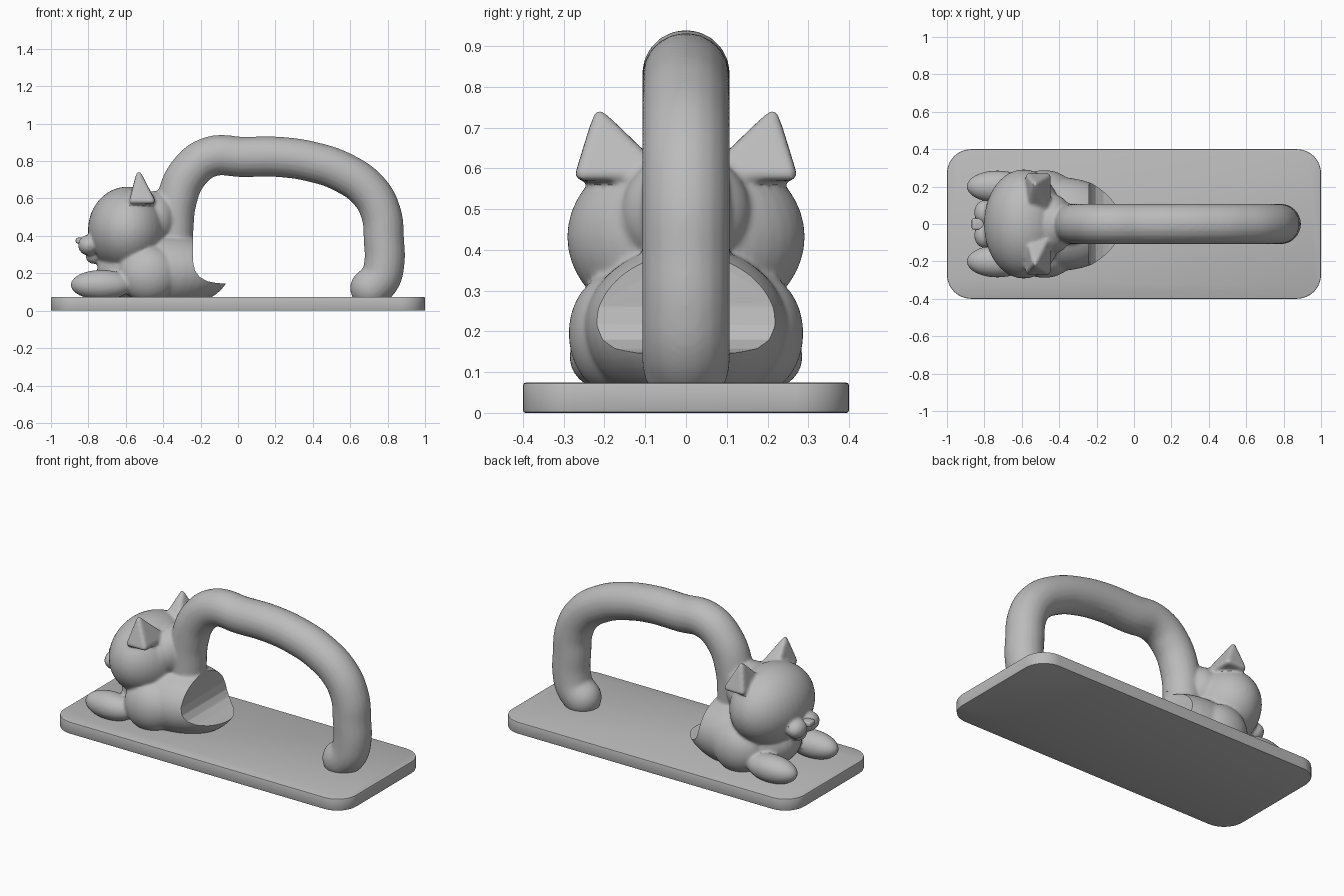
import bpy, bmesh
from mathutils import Matrix, Vector

cube = bpy.data.objects.get("Cube")
if cube:
    bpy.data.objects.remove(cube, do_unlink=True)

grey = bpy.data.materials.new("plain grey")
grey.use_nodes = True
grey.diffuse_color = (0.5, 0.5, 0.5, 1)
grey.node_tree.nodes["Principled BSDF"].inputs["Base Color"].default_value = (0.5, 0.5, 0.5, 1)


def make_object(name, bm):
    mesh = bpy.data.meshes.new(name)
    bmesh.ops.recalc_face_normals(bm, faces=bm.faces)
    bm.to_mesh(mesh)
    bm.free()
    mesh.materials.append(grey)
    obj = bpy.data.objects.new(name, mesh)
    bpy.context.collection.objects.link(obj)
    return obj


def finish(obj, angle=0.6):
    bpy.ops.object.select_all(action='DESELECT')
    bpy.context.view_layer.objects.active = obj
    obj.select_set(True)
    for mod in list(obj.modifiers):
        bpy.ops.object.modifier_apply(modifier=mod.name)
    bpy.ops.object.shade_smooth_by_angle(angle=angle)


def ball(bm, centre, radii):
    m = Matrix.Translation(centre) @ Matrix.Diagonal((*radii, 1))
    return bmesh.ops.create_uvsphere(bm, u_segments=40, v_segments=24, radius=1, matrix=m)["verts"]


def prism(bm, points, y0, y1):
    face = bm.faces.new([bm.verts.new((x, y0, z)) for x, z in points])
    out = bmesh.ops.extrude_face_region(bm, geom=[face])["geom"]
    bmesh.ops.translate(bm, verts=[v for v in out if isinstance(v, bmesh.types.BMVert)],
                        vec=(0, y1 - y0, 0))


# Base plate with rounded corners
bm = bmesh.new()
bmesh.ops.create_cube(bm, size=1, matrix=Matrix.Translation((0, 0, 0.037))
                      @ Matrix.Diagonal((2, 0.8, 0.074, 1)))
upright = [e for e in bm.edges if abs(e.verts[0].co.z - e.verts[1].co.z) > 0.01]
bmesh.ops.bevel(bm, geom=upright, offset=0.13, segments=10, profile=0.5, affect='EDGES')
base = make_object("base_plate", bm)
rim = base.modifiers.new("soft rim", 'BEVEL')
rim.width = 0.006
rim.segments = 2
finish(base)

# Handle tube along a smooth path
path = [(-0.345, 0.2), (-0.345, 0.42), (-0.33, 0.58), (-0.265, 0.735), (-0.15, 0.822),
        (0.03, 0.822), (0.22, 0.822), (0.4, 0.795), (0.56, 0.74), (0.70, 0.64),
        (0.765, 0.52), (0.78, 0.38), (0.782, 0.25), (0.76, 0.17), (0.71, 0.12)]
curve = bpy.data.curves.new("handle_path", 'CURVE')
curve.dimensions = '3D'
curve.bevel_depth = 0.108
curve.bevel_resolution = 8
curve.use_fill_caps = True
spline = curve.splines.new('BEZIER')
spline.bezier_points.add(len(path) - 1)
for point, (x, z) in zip(spline.bezier_points, path):
    point.co = (x, 0, z)
    point.handle_left_type = point.handle_right_type = 'AUTO'
tube = bpy.data.objects.new("handle_path", curve)
bpy.context.collection.objects.link(tube)
bpy.context.view_layer.update()
bm = bmesh.new()
bm.from_mesh(tube.to_mesh())
bmesh.ops.remove_doubles(bm, verts=bm.verts, dist=0.0001)
tube.to_mesh_clear()
bpy.data.objects.remove(tube, do_unlink=True)

# Handle foot, body, head, neck and chin
ball(bm, (0.71, 0, 0.12), (0.11, 0.106, 0.108))
ball(bm, (-0.40, 0, 0.21), (0.355, 0.25, 0.202))
ball(bm, (-0.59, 0, 0.432), (0.212, 0.292, 0.231))
ball(bm, (-0.44, 0, 0.49), (0.12, 0.16, 0.15))
ball(bm, (-0.77, 0, 0.29), (0.045, 0.05, 0.04))

for side in (-1, 1):
    # Paw, haunch and cheek
    ball(bm, (-0.73, side * 0.2, 0.138), (0.165, 0.086, 0.08))
    ball(bm, (-0.48, side * 0.17, 0.195), (0.16, 0.118, 0.15))
    ball(bm, (-0.80, side * 0.06, 0.35), (0.055, 0.068, 0.055))
    # Ear as the hull of small balls at its corners
    ear = bmesh.new()
    ball(ear, (-0.53, side * 0.212, 0.728), (0.015, 0.016, 0.016))
    for x in (-0.565, -0.46):
        for y in (0.07, 0.255):
            ball(ear, (x, side * y, 0.587), (0.016, 0.016, 0.018))
    hull = bmesh.ops.convex_hull(ear, input=ear.verts)
    inside = {g for g in hull["geom_interior"] if isinstance(g, bmesh.types.BMVert)}
    bmesh.ops.delete(ear, geom=list(inside), context='VERTS')
    ear_mesh = bpy.data.meshes.new("ear")
    ear.to_mesh(ear_mesh)
    ear.free()
    bm.from_mesh(ear_mesh)
    bpy.data.meshes.remove(ear_mesh)

# Melt the parts into one soft form
figure = make_object("animal_and_handle", bm)
melt = figure.modifiers.new("melt", 'REMESH')
melt.mode = 'VOXEL'
melt.voxel_size = 0.009
soften = figure.modifiers.new("soften", 'SMOOTH')
soften.factor = 0.5
soften.iterations = 8

# Scoop out the rear of the body under the handle
bm = bmesh.new()
prism(bm, [(-0.24, 0.43), (-0.24, 0.26), (-0.23, 0.215), (-0.205, 0.18), (-0.165, 0.158),
           (-0.11, 0.147), (0.1, 0.143), (0.1, 0.43)], -0.5, 0.5)
cutter = make_object("opening_cutter", bm)
cutter.hide_render = True
cut = figure.modifiers.new("scoop", 'BOOLEAN')
cut.operation = 'DIFFERENCE'
cut.solver = 'EXACT'
cut.object = cutter
finish(figure)
bpy.data.objects.remove(cutter, do_unlink=True)

# Nose
bm = bmesh.new()
bmesh.ops.create_cube(bm, size=1, matrix=Matrix.Translation((-0.835, 0, 0.375))
                      @ Matrix.Diagonal((0.065, 0.06, 0.03, 1)))
nose = make_object("nose", bm)
soft = nose.modifiers.new("round", 'BEVEL')
soft.width = 0.009
soft.segments = 3
finish(nose)
